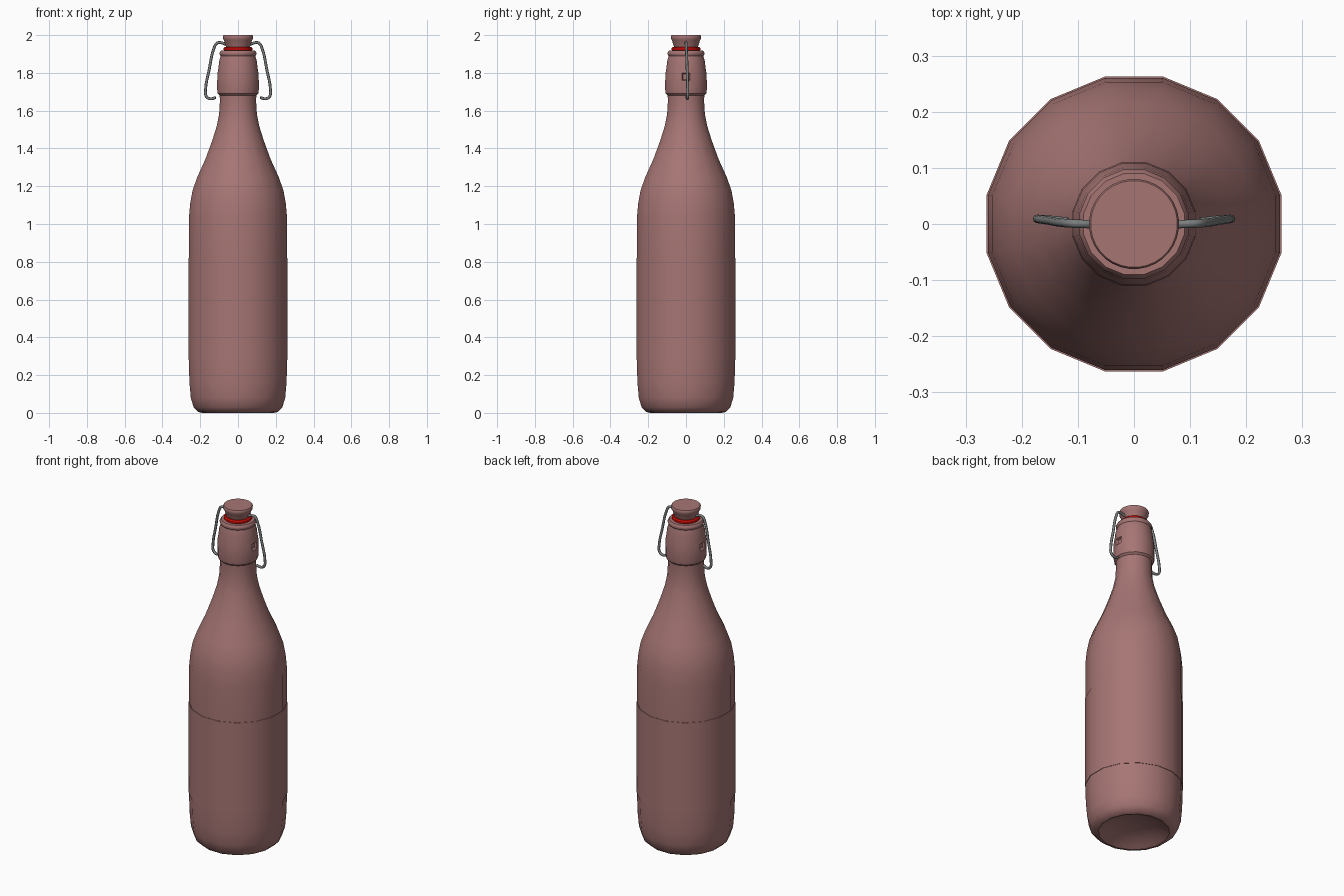
import bpy
import bmesh
from math import cos, sin, pi, radians

cube = bpy.data.objects.get("Cube")
if cube:
    bpy.data.objects.remove(cube, do_unlink=True)


def material(name, colour, rough=0.5):
    m = bpy.data.materials.new(name)
    m.use_nodes = True
    m.diffuse_color = colour
    bsdf = m.node_tree.nodes["Principled BSDF"]
    bsdf.inputs["Base Color"].default_value = colour
    bsdf.inputs["Roughness"].default_value = rough
    return m


rose = material("dusty rose", (0.38, 0.18, 0.175, 1))
red = material("gasket red", (0.8, 0.005, 0.003, 1))
steel = material("wire grey", (0.2, 0.21, 0.21, 1))


def smooth(obj, angle=35):
    bpy.ops.object.select_all(action='DESELECT')
    obj.select_set(True)
    bpy.context.view_layer.objects.active = obj
    bpy.ops.object.shade_smooth_by_angle(angle=radians(angle))


def lathe(name, profile, sides, mat, edit=None):
    """Turn (flat-to-axis radius, height) points around z, flats facing x and y."""
    bm = bmesh.new()
    half = pi / sides
    rings = []
    for r, z in profile:
        if r == 0:
            rings.append([bm.verts.new((0, 0, z))] * sides)
        else:
            r /= cos(half)
            angles = [half * (2 * i + 1) for i in range(sides)]
            rings.append([bm.verts.new((r * cos(a), r * sin(a), z)) for a in angles])
    for low, high in zip(rings, rings[1:]):
        for i in range(sides):
            j = (i + 1) % sides
            corners = dict.fromkeys((low[i], low[j], high[j], high[i]))
            bm.faces.new(list(corners))
    bmesh.ops.recalc_face_normals(bm, faces=bm.faces)
    if edit:
        edit(bm)
    mesh = bpy.data.meshes.new(name)
    bm.to_mesh(mesh)
    bm.free()
    mesh.materials.append(mat)
    obj = bpy.data.objects.new(name, mesh)
    bpy.context.collection.objects.link(obj)
    smooth(obj)
    return obj


def press_dimples(bm):
    # small sockets for the wire on both sides of the collar
    spots = []
    for f in bm.faces:
        c = f.calc_center_median()
        if abs(c.x) > 0.09 and abs(c.y) < 0.01 and 1.75 < c.z < 1.81:
            spots.append(f)
    bmesh.ops.inset_individual(bm, faces=spots, thickness=0.007, depth=-0.012)


# Glass bottle with hollowed base, sloping shoulder, collar and lip
lathe("bottle", [
    (0, 0.05), (0.12, 0.035), (0.17, 0.01), (0.19, 0), (0.21, 0.005),
    (0.235, 0.03), (0.25, 0.08), (0.257, 0.16), (0.26, 0.26), (0.26, 0.82),
    (0.26, 1.03), (0.253, 1.11), (0.24, 1.18), (0.215, 1.25), (0.174, 1.34),
    (0.137, 1.44), (0.112, 1.52), (0.1, 1.58), (0.096, 1.65), (0.097, 1.68),
    (0.107, 1.69), (0.11, 1.71), (0.11, 1.76), (0.108, 1.8), (0.103, 1.83),
    (0.1, 1.86), (0.092, 1.89), (0.097, 1.898), (0.097, 1.908), (0.09, 1.918),
    (0.055, 1.918), (0.055, 1.86), (0, 1.86)], 16, rose, press_dimples)

# Thin wrap around the body
lathe("body_band", [(0.259, 0.28), (0.2625, 0.28), (0.2625, 0.82), (0.259, 0.82)], 16, rose)

# Rubber seal and stopper
lathe("gasket", [(0, 1.917), (0.07, 1.917), (0.076, 1.922), (0.076, 1.932),
                 (0.07, 1.938), (0, 1.938)], 32, red)
lathe("stopper", [(0, 1.935), (0.062, 1.935), (0.066, 1.945), (0.074, 1.972),
                  (0.079, 1.98), (0.08, 1.995), (0.077, 2), (0, 2)], 32, rose)

# One bent wire bail passing through the stopper
arm = [(0.06, 0, 1.95), (0.09, 0, 1.96), (0.112, 0.001, 1.957), (0.127, 0.002, 1.93),
       (0.152, 0.006, 1.82), (0.172, 0.009, 1.71), (0.17, 0.009, 1.68),
       (0.155, 0.008, 1.665), (0.135, 0.006, 1.664), (0.118, 0.004, 1.67)]
path = [(-x, y, z) for x, y, z in reversed(arm)] + arm
curve = bpy.data.curves.new("wire_bail", 'CURVE')
curve.dimensions = '3D'
curve.bevel_depth = 0.0075
curve.bevel_resolution = 2
curve.use_fill_caps = True
curve.resolution_u = 4
spline = curve.splines.new('BEZIER')
spline.bezier_points.add(len(path) - 1)
for point, co in zip(spline.bezier_points, path):
    point.co = co
    point.handle_left_type = point.handle_right_type = 'AUTO'
curve.materials.append(steel)
wire = bpy.data.objects.new("wire_bail", curve)
bpy.context.collection.objects.link(wire)
bpy.ops.object.select_all(action='DESELECT')
wire.select_set(True)
bpy.context.view_layer.objects.active = wire
bpy.ops.object.convert(target='MESH')
smooth(bpy.context.view_layer.objects.active, 60)
